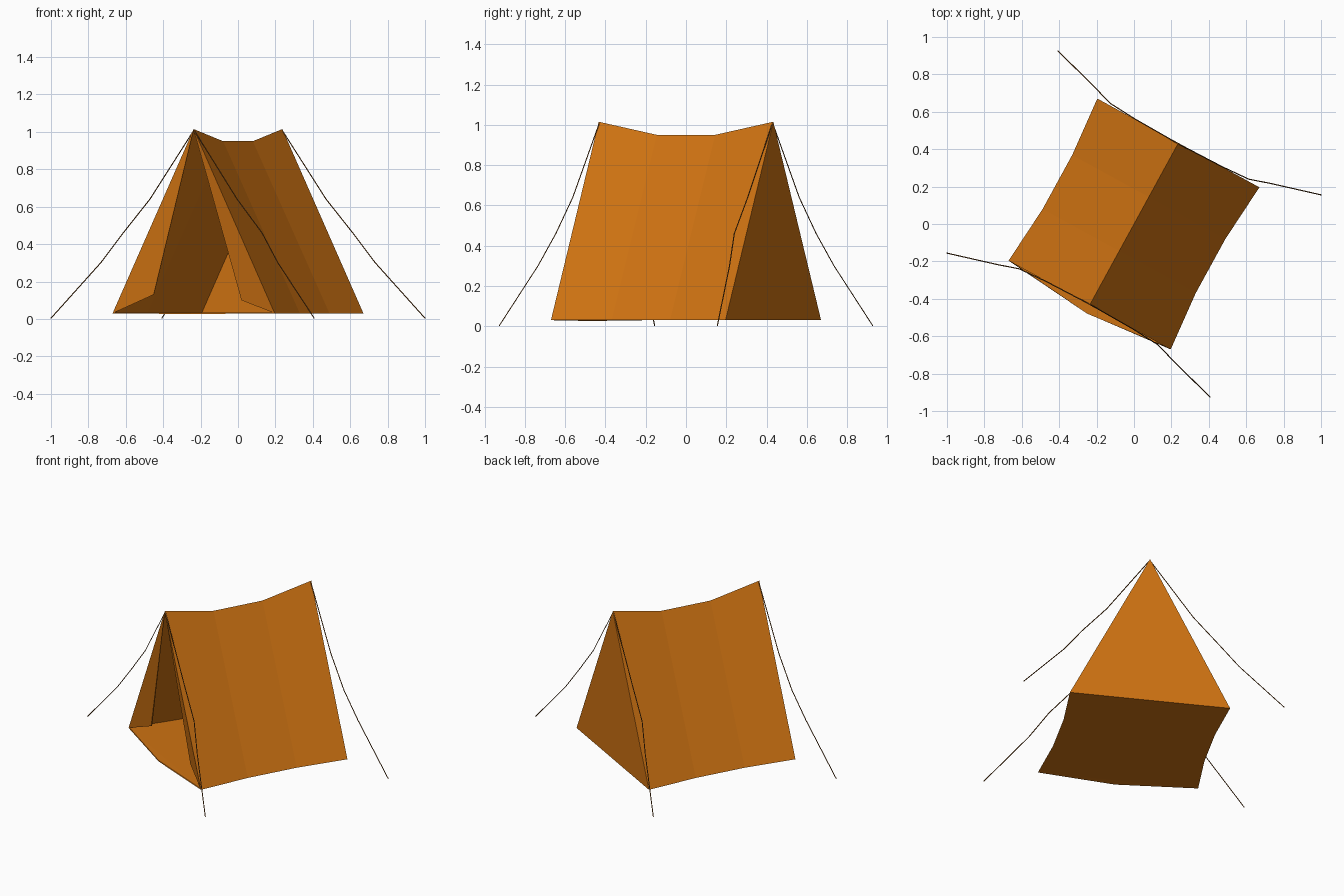
import bpy, bmesh, math

if "Cube" in bpy.data.objects:
    bpy.data.objects.remove(bpy.data.objects["Cube"])

TURN = math.radians(-28.7)   # the tent stands at an angle to the axes


def material(name, color):
    m = bpy.data.materials.new(name)
    m.diffuse_color = (*color, 1)
    m.use_nodes = True
    m.node_tree.nodes["Principled BSDF"].inputs["Base Color"].default_value = m.diffuse_color
    return m


canvas = material("canvas", (0.62, 0.17, 0.006))
cord = material("cord", (0.20, 0.07, 0.01))


def add(name, data, mat):
    ob = bpy.data.objects.new(name, data)
    bpy.context.collection.objects.link(ob)
    data.materials.append(mat)
    ob.rotation_euler.z = TURN
    return ob


# Tent cross-sections front to back: (y, half width, ridge height)
H = 0.494
sections = [(-H, H, 1.015), (-0.165, 0.467, 0.95),
            (0.165, 0.467, 0.95), (H, H, 1.015)]
bm = bmesh.new()
rows = [(bm.verts.new((-w, y, 0.03)), bm.verts.new((0, y, z)),
         bm.verts.new((w, y, 0.03))) for y, w, z in sections]

# Side walls and floor
for a, b in zip(rows, rows[1:]):
    for i in range(3):
        j = (i + 1) % 3
        bm.faces.new((a[i], b[i], b[j], a[j]))

# Closed back wall
bm.faces.new(rows[-1])

# Front flaps, pulled slightly inwards, and the drooping floor lip
left, apex, right = rows[0]
flap_l = bm.verts.new((-0.265, -0.455, 0.13))
flap_r = bm.verts.new((0.27, -0.455, 0.10))
lip = bm.verts.new((0.01, -0.54, 0.026))
bm.faces.new((left, apex, flap_l))
bm.faces.new((apex, right, flap_r))
bm.faces.new((right, left, lip))
bmesh.ops.recalc_face_normals(bm, faces=bm.faces)
me = bpy.data.meshes.new("tent_canvas")
bm.to_mesh(me)
bm.free()
tent = add("tent_canvas", me, canvas)
solid = tent.modifiers.new("thickness", 'SOLIDIFY')
solid.thickness = 0.008
solid.offset = -1

# Guy ropes, sagging from each ridge end to the ground
path = [(0, -0.49, 1.01), (0.266, -0.495, 0.64), (0.423, -0.505, 0.46),
        (0.54, -0.542, 0.30), (0.803, -0.617, 0.003)]
for sy, end in ((1, "front"), (-1, "back")):
    for sx, side in ((-1, "left"), (1, "right")):
        cu = bpy.data.curves.new(f"{end}_{side}_guy_rope", 'CURVE')
        cu.dimensions = '3D'
        cu.bevel_depth = 0.003
        cu.bevel_resolution = 0
        sp = cu.splines.new('POLY')
        sp.points.add(len(path) - 1)
        for p, (x, y, z) in zip(sp.points, path):
            p.co = (sx * x, sy * y, z, 1)
        add(cu.name, cu, cord)
